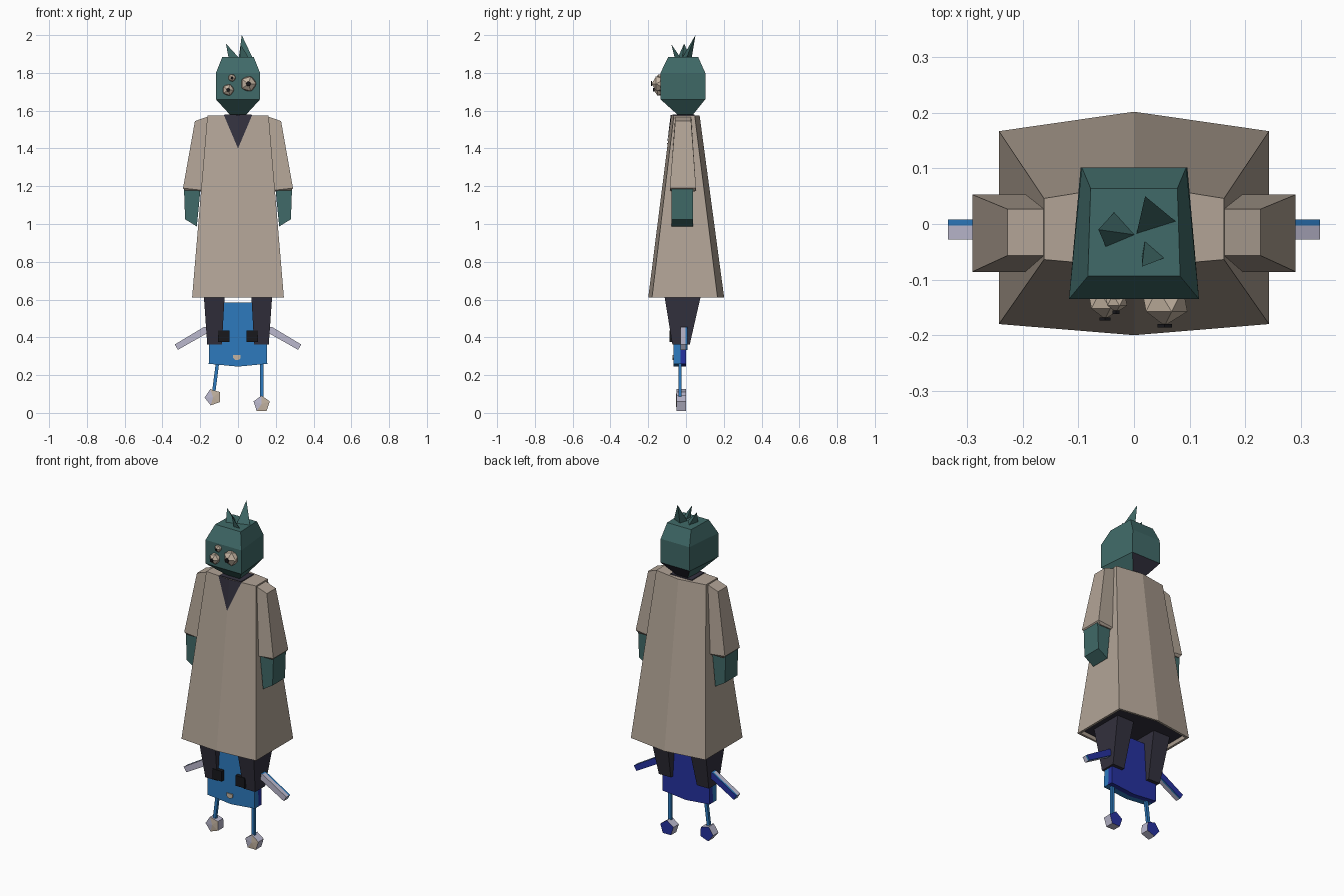
import bpy, bmesh, math
from mathutils import Vector

if "Cube" in bpy.data.objects:
    bpy.data.objects.remove(bpy.data.objects["Cube"])


def material(name, rgb):
    lin = [((c / 255 + 0.055) / 1.055) ** 2.4 for c in rgb] + [1]
    m = bpy.data.materials.new(name)
    m.use_nodes = True
    m.diffuse_color = lin
    m.node_tree.nodes["Principled BSDF"].inputs["Base Color"].default_value = lin
    return m


TEAL = material("teal skin", (64, 106, 104))
TAN = material("tan cloth", (178, 164, 150))
CHARCOAL = material("charcoal", (51, 49, 62))
BLUE = material("blue", (45, 122, 190))
NAVY = material("deep blue", (38, 50, 160))
LILAC = material("pale lilac", (187, 185, 206))
SAND = material("sand", (196, 180, 162))
BLACK = material("black", (24, 24, 28))


def loft(name, rings, mats, rule=None):
    """Closed shape through rings of points; rule(center, normal) picks a material slot."""
    bm = bmesh.new()
    rows = [[bm.verts.new(p) for p in r] for r in rings]
    n = len(rows[0])
    for a, b in zip(rows, rows[1:]):
        for i in range(n):
            j = (i + 1) % n
            bm.faces.new((a[i], a[j], b[j], b[i]))
    bm.faces.new(rows[0])
    bm.faces.new(rows[-1])
    return finish(name, bm, mats, rule)


def finish(name, bm, mats, rule=None, closed=True):
    if closed:
        bmesh.ops.recalc_face_normals(bm, faces=bm.faces[:])
    bm.normal_update()
    if rule:
        for f in bm.faces:
            f.material_index = rule(f.calc_center_median(), f.normal)
    me = bpy.data.meshes.new(name)
    bm.to_mesh(me)
    bm.free()
    for m in mats:
        me.materials.append(m)
    ob = bpy.data.objects.new(name, me)
    bpy.context.scene.collection.objects.link(ob)
    return ob


def rect(x0, x1, y0, y1, z, z1=None):
    """Four-point ring; z1 is the height on the x1 side."""
    z1 = z if z1 is None else z1
    return [(x0, y0, z), (x1, y0, z1), (x1, y1, z1), (x0, y1, z)]


def slab(name, outline, ys, mats, rule=None):
    """Outline in x and z, extended through the depths ys."""
    return loft(name, [[(x, y, z) for x, z in outline] for y in ys], mats, rule)


def flip(ring, s):
    return [(s * x, y, z) for x, y, z in ring]


# Head: faceted block, wider at the front, dark lower back
def head_ring(front, back, y0, y1, z):
    return [(-front, y0, z), (front, y0, z), (back, y1, z), (-back, y1, z)]


loft("head", [head_ring(.035, .03, -.035, .03, 1.57),
              head_ring(.117, .096, -.135, .102, 1.66),
              head_ring(.117, .094, -.135, .102, 1.80),
              head_ring(.083, .078, -.094, .064, 1.885)],
     [TEAL, CHARCOAL], lambda c, n: int(c.z < 1.66 and n.y > .3))


# Hair spikes
def spike(name, base, tip):
    bm = bmesh.new()
    b = [bm.verts.new((x, y, 1.88)) for x, y in base]
    t = bm.verts.new(tip)
    bm.faces.new(b)
    for i in range(3):
        bm.faces.new((b[i], b[(i + 1) % 3], t))
    finish(name, bm, [TEAL])


spike("hair_spike_tall", [(.077, .003), (.004, -.02), (.018, .03)], (.02, .05, 2.0))
spike("hair_spike_side", [(-.034, .023), (.005, -.02), (-.05, -.043)], (-.064, -.01, 1.955))
spike("hair_spike_front", [(.02, -.028), (.057, -.06), (.014, -.06)], (.014, -.077, 1.95))

# Three bulging eyes with small pupils
for name, x, z, r in (("large_eye", .055, 1.742, .046),
                      ("middle_eye", -.052, 1.71, .034),
                      ("small_eye", -.032, 1.774, .022)):
    bm = bmesh.new()
    bmesh.ops.create_icosphere(bm, subdivisions=1, radius=r)
    eye = finish(name, bm, [SAND])
    eye.rotation_euler.x = math.pi / 2
    eye.location = (x, -.137, z)
    bm = bmesh.new()
    bmesh.ops.create_cone(bm, cap_ends=True, segments=5, radius1=r * .3,
                          radius2=r * .3, depth=.006)
    pupil = finish(name + "_pupil", bm, [BLACK])
    pupil.rotation_euler.x = math.pi / 2
    pupil.location = (x, -.137 - r, z)


# Coat: six-sided flare with a dark underside
def coat_ring(w, front, front_mid, back, back_mid, z):
    return [(-w, front, z), (0, front_mid, z), (w, front, z),
            (w, back, z), (0, back_mid, z), (-w, back, z)]


loft("coat", [coat_ring(.225, -.165, -.184, .152, .186, .63),
              coat_ring(.23, -.168, -.188, .155, .19, .61),
              coat_ring(.243, -.18, -.2, .167, .202, .61),
              coat_ring(.162, -.064, -.078, .046, .072, 1.575)],
     [TAN, CHARCOAL], lambda c, n: int(c.z < .64 and n.z < -.9 and abs(c.x) < .1
                                       and abs(c.y) < .1))

# Dark V neckline plate and neck
bm = bmesh.new()
left, mid, right, low = [bm.verts.new(p) for p in
                         ((-.075, -.075, 1.577), (0, -.081, 1.577),
                          (.075, -.075, 1.577), (0, -.103, 1.40))]
bm.faces.new((left, low, mid))
bm.faces.new((mid, low, right))
finish("neckline", bm, [CHARCOAL], closed=False)
loft("neck", [rect(-.075, .075, -.073, .05, 1.56), rect(-.07, .07, -.072, .045, 1.579)],
     [CHARCOAL])

for side, s in (("left", 1), ("right", -1)):
    # Sleeves and hands
    loft(side + "_sleeve",
         [flip(rect(.19, .275, -.075, .045, 1.172), s),
          flip(rect(.186, .291, -.086, .053, 1.178, 1.19), s),
          flip(rect(.15, .228, -.057, .027, 1.572, 1.545), s)], [TAN])
    loft(side + "_hand",
         [flip(rect(.218, .28, -.078, .038, .987, 1.025), s),
          flip(rect(.198, .286, -.078, .038, 1.19), s)], [TEAL])
    # Trouser legs
    loft(side + "_leg",
         [flip(rect(.085, .163, -.072, .02, .363), s),
          flip(rect(.07, .182, -.117, .082, .635), s)], [CHARCOAL])

# Small creature: flat body with a deep blue rear half
half = [(.155, .26), (.152, .37), (.135, .43), (.092, .54), (.072, .585)]
outline = [(0, .245)] + half + [(-x, z) for x, z in reversed(half)]
slab("creature_body", outline, (-.065, -.03, 0), [BLUE, NAVY],
     lambda c, n: int(c.y > -.025))

for side, s in (("left", 1), ("right", -1)):
    # Creature arms: pale front, blue rear layer, blue root
    arm = [(.12, .46), (.18, .455), (.335, .362), (.318, .334), (.17, .418), (.12, .43)]
    slab("creature_" + side + "_arm", [(s * x, z) for x, z in arm], (-.028, -.003, .008),
         [LILAC, BLUE, NAVY],
         lambda c, n: 2 if n.y > .9 else int(c.y > -.003 or abs(c.x) < .16))
    # Creature eyes
    x = .075 * s
    loft("creature_" + side + "_eye",
         [rect(x - .03, x + .03, -.088, -.05, .375),
          rect(x - .03, x + .03, -.088, -.05, .435)], [BLACK])

slab("creature_mouth", [(-.026, .307), (.014, .307), (.014, .29), (.002, .28),
                        (-.014, .28), (-.026, .29)], (-.071, -.064), [SAND])

# Creature legs and five-sided feet
for side, top, x, z, turn in (("left", .125, .125, .047, 90), ("right", -.108, -.132, .083, 110)):
    t = .009
    loft("creature_" + side + "_leg",
         [rect(x - t, x + t, -.04, -.024, z), rect(top - t, top + t, -.04, -.024, .27)],
         [BLUE])
    bm = bmesh.new()
    pts = [Vector((x + .045 * math.cos(math.radians(turn + 72 * i)), 0,
                   z + .045 * math.sin(math.radians(turn + 72 * i)))) for i in range(5)]
    front = [bm.verts.new((p.x, -.05, p.z)) for p in pts]
    back = [bm.verts.new((p.x, 0, p.z)) for p in pts]
    hub = bm.verts.new((x, -.053, z))
    bm.faces.new(back)
    for i in range(5):
        j = (i + 1) % 5
        bm.faces.new((front[i], front[j], back[j], back[i]))
        bm.faces.new((front[i], front[j], hub))
    finish("creature_" + side + "_foot", bm, [LILAC, SAND, NAVY],
           lambda c, n: 2 if n.y > .9 else int(n.y < -.9 and c.x > x - .005))
